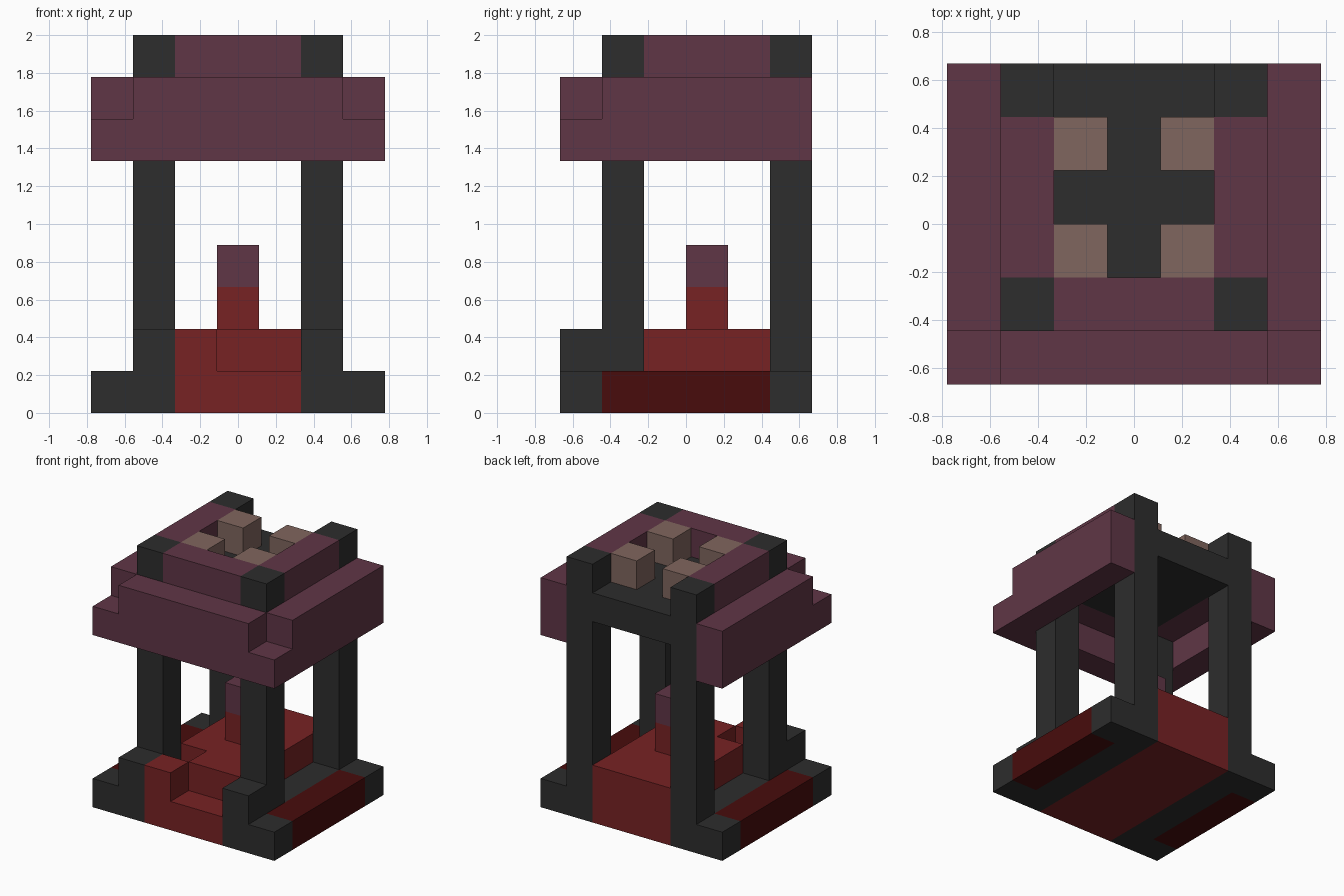
import bpy
import bmesh
from mathutils import Vector

if "Cube" in bpy.data.objects:
    bpy.data.objects.remove(bpy.data.objects["Cube"], do_unlink=True)

U = 2 / 9                      # edge of one block
NX, NY = 7, 6                  # footprint in blocks


def material(name, hex_code):
    def linear(c):
        return c / 12.92 if c <= 0.04045 else ((c + 0.055) / 1.055) ** 2.4
    rgb = [linear(int(hex_code[i:i + 2], 16) / 255) for i in (0, 2, 4)]
    mat = bpy.data.materials.new(name)
    mat.use_nodes = True
    mat.diffuse_color = (*rgb, 1)
    bsdf = mat.node_tree.nodes["Principled BSDF"]
    bsdf.inputs["Base Color"].default_value = (*rgb, 1)
    bsdf.inputs["Roughness"].default_value = 0.9
    return mat


charcoal = material("charcoal", "2D2D2D")
plum = material("plum", "603646")
red = material("red", "772224")
dark_red = material("dark_red", "480C0C")
taupe = material("taupe", "80665E")


def block(name, mat, x, y, z):
    """Box covering inclusive block ranges along each axis."""
    lo = Vector((x[0] - NX / 2, y[0] - NY / 2, z[0])) * U
    hi = Vector((x[1] + 1 - NX / 2, y[1] + 1 - NY / 2, z[1] + 1)) * U
    bm = bmesh.new()
    bmesh.ops.create_cube(bm, size=1)
    for v in bm.verts:
        v.co = Vector(h if c > 0 else l for c, l, h in zip(v.co, lo, hi))
    mesh = bpy.data.meshes.new(name)
    bm.to_mesh(mesh)
    bm.free()
    mesh.materials.append(mat)
    obj = bpy.data.objects.new(name, mesh)
    bpy.context.collection.objects.link(obj)


def pair(name, mat, x, y, z):
    """A block and its mirror image across the centre line."""
    block(name + "_right", mat, x, y, z)
    block(name + "_left", mat, (NX - 1 - x[1], NX - 1 - x[0]), y, z)


# Base: red middle, charcoal side rails, dark red outer strips
block("base_floor", red, (2, 4), (0, 5), (0, 0))
pair("base_rail", charcoal, (1, 1), (2, 4), (0, 0))
pair("base_front_foot", charcoal, (1, 1), (0, 0), (0, 1))
pair("base_front_corner", charcoal, (0, 0), (0, 0), (0, 0))
pair("base_back_corner", charcoal, (0, 0), (5, 5), (0, 0))
pair("base_side_strip", dark_red, (0, 0), (1, 4), (0, 0))

# Raised platform with an uneven front edge
block("platform", red, (2, 4), (2, 5), (1, 1))
block("platform_front", red, (3, 4), (1, 1), (1, 1))
block("front_step", red, (2, 2), (0, 0), (1, 1))

# Centre post
block("post", red, (3, 3), (3, 3), (2, 2))
block("post_cap", plum, (3, 3), (3, 3), (3, 3))

# Pillars
pair("front_pillar", charcoal, (1, 1), (1, 1), (0, 8))
pair("back_pillar", charcoal, (1, 1), (5, 5), (0, 8))

# Roof: overhanging eaves with lowered front corners
block("front_eave", plum, (1, 5), (0, 0), (6, 7))
pair("side_eave", plum, (0, 0), (1, 5), (6, 7))
pair("eave_corner", plum, (0, 0), (0, 0), (6, 6))

# Roof deck and the rim around it, open at the back
block("roof_deck", charcoal, (2, 4), (2, 5), (7, 7))
block("front_rim", plum, (2, 4), (1, 1), (7, 8))
pair("side_rim", plum, (1, 1), (2, 4), (7, 8))

# Four small blocks standing on the deck
for row, y in (("front", 2), ("back", 4)):
    pair(row + "_roof_block", taupe, (2, 2), (y, y), (8, 8))
